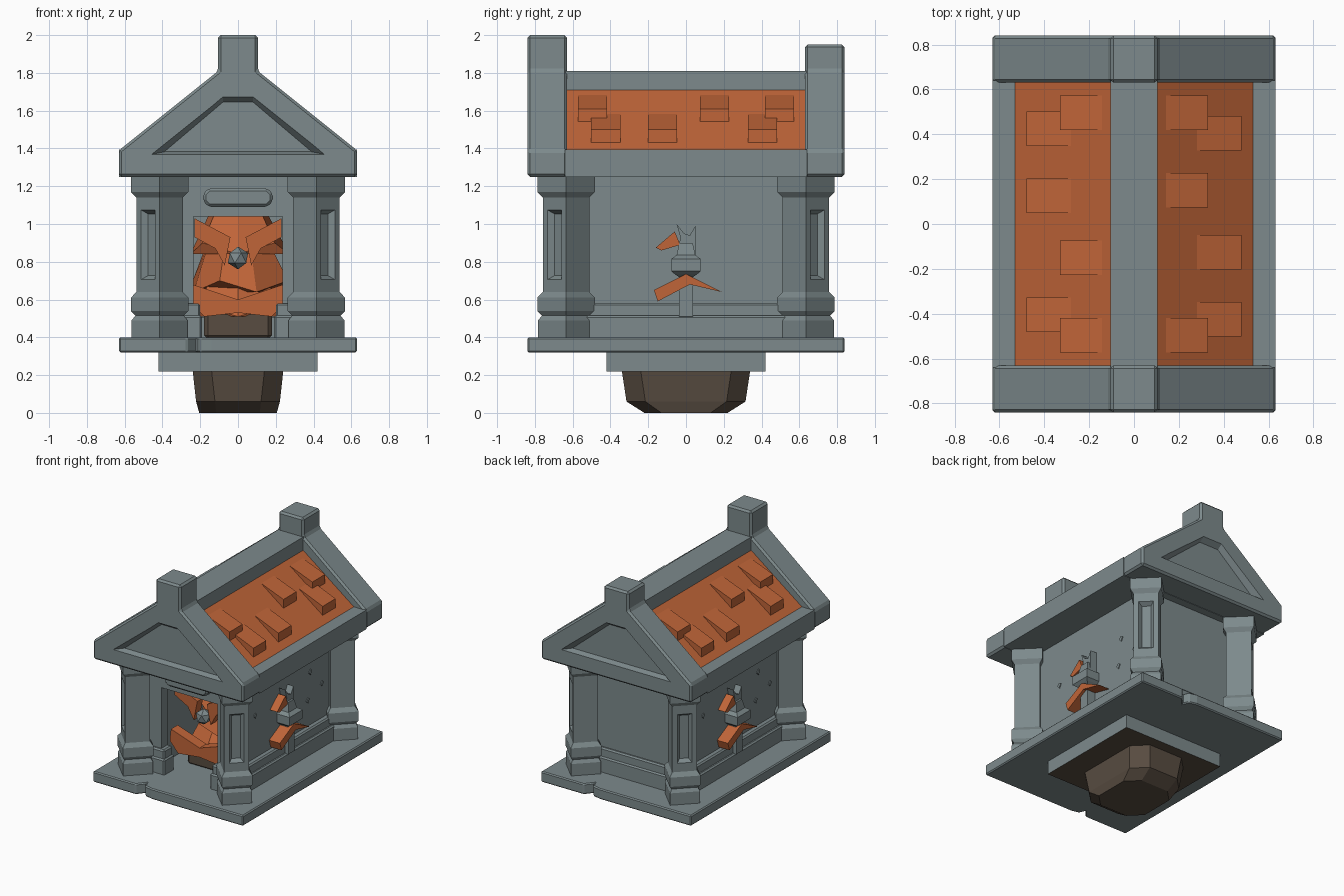
import bpy, bmesh, math, random
from mathutils import Vector

if "Cube" in bpy.data.objects:
    bpy.data.objects.remove(bpy.data.objects["Cube"])

random.seed(4)


def material(name, rgb):
    m = bpy.data.materials.new(name)
    m.diffuse_color = (*rgb, 1)
    m.use_nodes = True
    m.node_tree.nodes["Principled BSDF"].inputs["Base Color"].default_value = m.diffuse_color
    return m


STONE = material("grey stone", (0.205, 0.254, 0.262))
ORANGE = material("burnt orange", (0.53, 0.13, 0.04))
EARTH = material("dark earth", (0.098, 0.073, 0.053))


def finish(name, bm, mats, bevel=0):
    bmesh.ops.recalc_face_normals(bm, faces=bm.faces)
    if bevel:
        edges = [e for e in bm.edges if e.calc_face_angle(0) > 0.3]
        bmesh.ops.bevel(bm, geom=edges, offset=bevel, segments=1, affect='EDGES')
    me = bpy.data.meshes.new(name)
    bm.to_mesh(me)
    bm.free()
    for m in mats if isinstance(mats, list) else [mats]:
        me.materials.append(m)
    ob = bpy.data.objects.new(name, me)
    bpy.context.collection.objects.link(ob)
    return ob


def loft_bm(rings):
    """Closed solid through rings of equal point count."""
    bm = bmesh.new()
    vs = [[bm.verts.new(p) for p in r] for r in rings]
    n = len(vs[0])
    for a, b in zip(vs, vs[1:]):
        for i in range(n):
            bm.faces.new((a[i], a[(i + 1) % n], b[(i + 1) % n], b[i]))
    bm.faces.new(vs[0][::-1])
    bm.faces.new(vs[-1])
    bmesh.ops.recalc_face_normals(bm, faces=bm.faces)
    return bm


def loft(name, rings, mat, bevel=0):
    return finish(name, loft_bm(rings), mat, bevel)


def place(pts, axis, a):
    f = {'x': lambda u, v: (a, u, v), 'y': lambda u, v: (u, a, v), 'z': lambda u, v: (u, v, a)}[axis]
    return [f(u, v) for u, v in pts]


def prism(name, pts, axis, a, b, mat, bevel=0):
    return loft(name, [place(pts, axis, a), place(pts, axis, b)], mat, bevel)


def rect(x, y, cx=0, cy=0):
    return [(cx - x, cy - y), (cx + x, cy - y), (cx + x, cy + y), (cx - x, cy + y)]


def octagon(x, y, c):
    return [(x - c, -y), (x, -y + c), (x, y - c), (x - c, y), (c - x, y), (-x, y - c), (-x, c - y), (c - x, -y)]


def turn(pts, s):
    return [(s * u, v) for u, v in pts]


# Earth clump and foundation slabs
loft("earth_clump", [place(octagon(.205, .22, .09), 'z', 0), place(octagon(.222, .315, .1), 'z', .06),
                     place(octagon(.24, .34, .1), 'z', .225)], EARTH)
slab = prism("lower_slab", rect(.42, .42), 'z', .22, .33, [STONE, EARTH])
for p in slab.data.polygons:
    p.material_index = 1 if p.normal.z < -.9 else 0
half = [(-.63, -.84), (-.27, -.84), (-.22, -.78), (-.20, -.825), (-.14, -.84), (.63, -.84)]
prism("base_plate", half + [(-x, -y) for x, y in half], 'z', .32, .40, STONE, .008)


# Walls and plinth, open at the front door
def u_plan(X, Y, t, g):
    return [(-g, -Y), (-X, -Y), (-X, Y), (X, Y), (X, -Y), (g, -Y), (g, t - Y), (X - t, t - Y),
            (X - t, Y - t), (t - X, Y - t), (t - X, t - Y), (-g, t - Y)]


prism("walls", u_plan(.38, .58, .07, .235), 'z', .39, 1.26, STONE)
prism("door_header", rect(.24, .035, 0, -.545), 'z', 1.04, 1.26, STONE)
prism("plinth_lower", u_plan(.44, .61, .12, .19), 'z', .39, .515, STONE, .01)
prism("plinth_upper", u_plan(.42, .60, .10, .20), 'z', .50, .58, STONE, .01)
prism("door_plaque", [(-.185, 1.12), (-.155, 1.09), (.155, 1.09), (.185, 1.12), (.185, 1.16), (.155, 1.19),
                      (-.155, 1.19), (-.185, 1.16)], 'y', -.63, -.57, STONE, .015)


# Corner columns set diagonally, with a sunken panel on the outer face
def diamond(cx, cy, h, z):
    return [(cx + h, cy, z), (cx, cy + h, z), (cx - h, cy, z), (cx, cy - h, z)]


profile = [(.39, .148), (.49, .148), (.515, .128), (.54, .152), (.61, .152), (.64, .123), (.67, .123),
           (1.11, .123), (1.14, .123), (1.17, .152), (1.26, .152)]
for sx, sn in ((-1, "left"), (1, "right")):
    for sy, fn in ((-1, "front"), (1, "back")):
        bm = loft_bm([diamond(.415 * sx, .635 * sy, h, z) for z, h in profile])
        out = Vector((sx, sy, 0)).normalized()
        panel = [f for f in bm.faces if f.normal.dot(out) > .9 and .7 < f.calc_center_median().z < 1]
        bmesh.ops.inset_individual(bm, faces=panel, thickness=.05, depth=0)
        bmesh.ops.inset_individual(bm, faces=panel, thickness=.03, depth=-.03)
        finish(f"{fn}_{sn}_column", bm, STONE)


# Gable ends with ridge post and recessed pediment
def trapezoid(d):
    return [(d * 2.4 - .45, 1.37 + d * .5), (.45 - d * 2.4, 1.37 + d * .5), (.08, 1.67 - d), (-.08, 1.67 - d)]


for s, name, top in ((-1, "front", 2.0), (1, "back", 1.95)):
    gp = [(-.63, 1.25), (.63, 1.25), (.63, 1.39), (.105, 1.81), (.105, top), (-.105, top), (-.105, 1.81), (-.63, 1.39)]
    g = prism(name + "_gable", gp, 'y', s * .63, s * .84, STONE, .014)
    cut = loft("pediment_cutter", [place(trapezoid(-.01), 'y', s * .85), place(trapezoid(.025), 'y', s * .80)], STONE)
    cut.hide_render = True
    mod = g.modifiers.new("recess", 'BOOLEAN')
    mod.operation, mod.object, mod.solver = 'DIFFERENCE', cut, 'EXACT'
    bpy.context.view_layer.objects.active = g
    bpy.ops.object.modifier_apply(modifier=mod.name)
    bpy.data.objects.remove(cut)

# Roof body: grey eaves and ridge, orange slopes
r = [(.63, 1.25), (.63, 1.395), (.53, 1.395), (.105, 1.71), (.105, 1.81)]
roof = prism("roof", r + [(-x, z) for x, z in r[::-1]], 'y', -.64, .64, [STONE, ORANGE])
for p in roof.data.polygons:
    p.material_index = 1 if .5 < p.normal.z < .95 else 0

# Raised wedge tiles, the same on both slopes after a half turn
upper = [(.14, 1.683), (.33, 1.61), (.33, 1.53)]
lower = [(.28, 1.582), (.48, 1.50), (.48, 1.42)]
for s in (1, -1):
    for prof, ys in ((upper, (-.495, .15, .495)), (lower, (-.425, -.125, .405))):
        for y in ys:
            prism("roof_tile", turn(prof, s), 'y', s * (y - .077), s * (y + .077), ORANGE)

# Wall torches with orange shards, and small wall chips
for s in (1, -1):
    rings = [(.51, .038), (.72, .038), (.735, .06), (.75, .078), (.815, .078), (.835, .05), (.90, .035)]
    loft("wall_torch", [place(rect(h, h, s * .41), 'z', z) for z, h in rings], STONE)
    spike = [(-.045, .83), (.05, .83), (.05, .99), (.02, .94), (-.01, .95), (-.05, 1.0), (-.03, .93)]
    prism("torch_spike", turn(spike, s), 'x', s * .38, s * .43, STONE)
    wing = [(-.17, .65), (0, .735), (.19, .64), (.02, .68), (-.15, .59)]
    prism("torch_wing", turn(wing, s), 'x', s * .38, s * .47, ORANGE)
    shard = [(-.16, .875), (-.06, .96), (-.03, .89), (-.13, .86)]
    prism("torch_shard", turn(shard, s), 'x', s * .37, s * .44, ORANGE)
    for y, z in ((.29, .775), (.32, .98), (.46, .84), (-.34, .90)):
        chip = [(y - .02, z), (y, z - .02), (y + .018, z + .01), (y, z + .022)]
        prism("wall_chip", turn(chip, s), 'x', s * .37, s * .386, STONE)

# Hearth inside: earth block with jagged orange layers
prism("hearth_block", rect(.18, .36), 'z', .39, .54, EARTH, .02)
for i, (z0, z1, r0, r1) in enumerate(((.51, .70, 1.0, .7), (.64, .88, .95, .6), (.84, 1.1, .92, .45))):
    n = 8
    low, high = [], []
    for k in range(n):
        a = 2 * math.pi * (k + .5 * (i % 2)) / n
        j = random.uniform(.9, 1.05)
        dz = (k % 2) * .06
        low.append((.29 * r0 * j * math.cos(a), .40 * r0 * j * math.sin(a), z0 + dz))
        high.append((.29 * r1 * math.cos(a), .40 * r1 * math.sin(a), z1 + dz * .5))
    loft("flame_layer", [low, high], ORANGE)
for s in (1, -1):
    prism("flame_shard", turn([(-.23, 1.03), (-.04, .93), (-.07, .78), (-.12, .87), (-.23, .93)], s),
          'y', -.43, -.36, ORANGE)
    prism("flame_leaf", turn([(-.24, .68), (0, .60), (0, .53), (-.18, .51), (-.25, .59)], s), 'y', -.46, -.38, ORANGE)
bm = bmesh.new()
bmesh.ops.create_icosphere(bm, subdivisions=1, radius=.06)
bmesh.ops.translate(bm, verts=bm.verts, vec=(0, -.41, .82))
finish("hearth_stone", bm, STONE)
